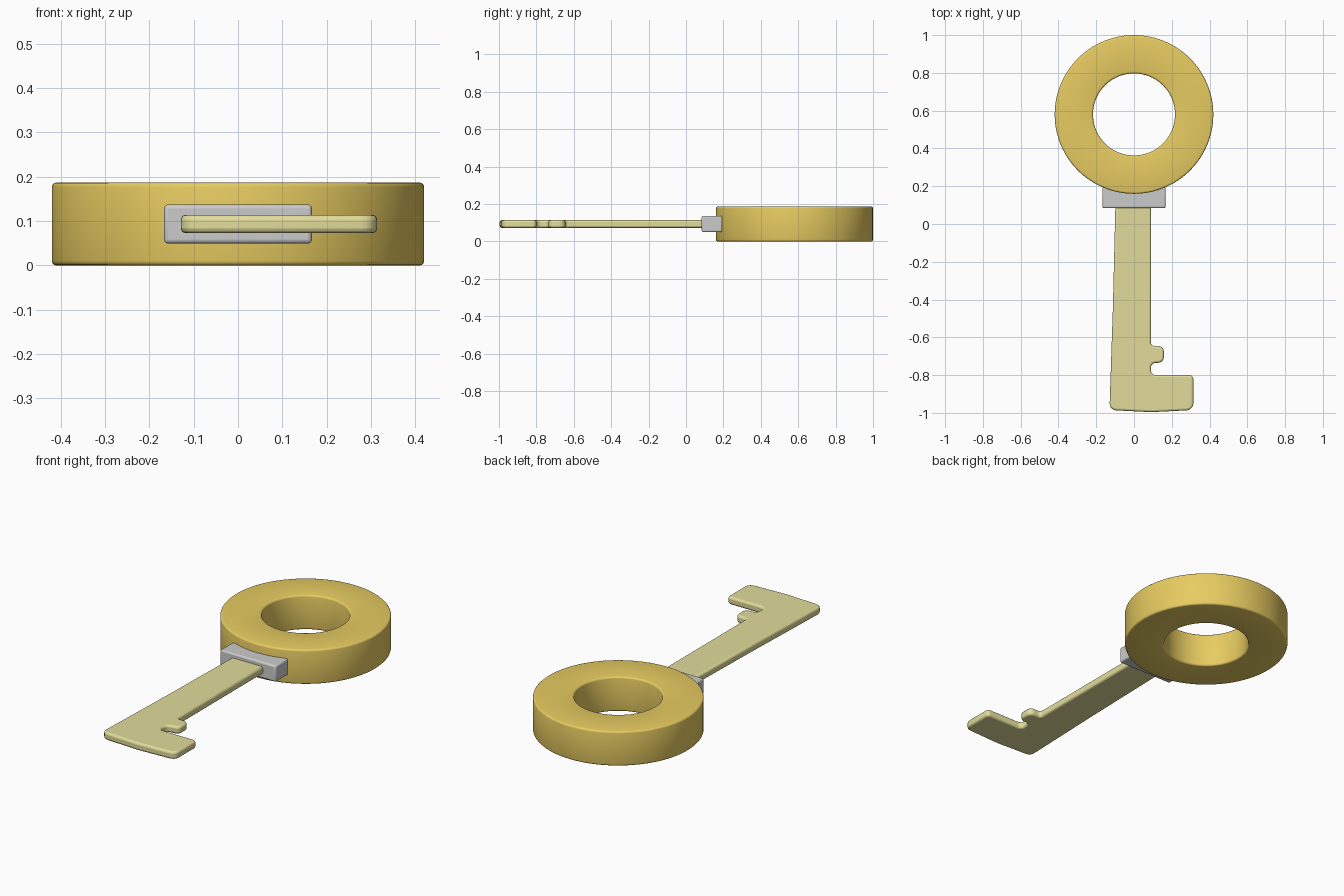
import bpy, bmesh, math
from mathutils import Vector

if "Cube" in bpy.data.objects:
    bpy.data.objects.remove(bpy.data.objects["Cube"])


def material(name, color):
    m = bpy.data.materials.new(name)
    m.diffuse_color = color
    m.use_nodes = True
    m.node_tree.nodes["Principled BSDF"].inputs["Base Color"].default_value = m.diffuse_color
    return m


def rounded(corners, segs=5):
    """Outline from (x, y, radius) corners, each replaced by an arc-like curve."""
    out = []
    for i, (x, y, r) in enumerate(corners):
        p = Vector((x, y))
        if r == 0:
            out.append(p)
            continue
        a = p + (Vector(corners[i - 1][:2]) - p).normalized() * r
        b = p + (Vector(corners[(i + 1) % len(corners)][:2]) - p).normalized() * r
        for k in range(segs + 1):
            t = k / segs
            # rational quadratic curve: a circular arc for square corners
            w0, w1, w2 = (1 - t) ** 2, 2 * t * (1 - t) * math.sqrt(0.5), t * t
            out.append((a * w0 + p * w1 + b * w2) / (w0 + w1 + w2))
    return out


def finish(name, bm, mat=None, bevel=0, segs=3):
    bmesh.ops.recalc_face_normals(bm, faces=bm.faces)
    me = bpy.data.meshes.new(name)
    bm.to_mesh(me)
    bm.free()
    ob = bpy.data.objects.new(name, me)
    bpy.context.collection.objects.link(ob)
    if mat:
        me.materials.append(mat)
    if bevel:
        mod = ob.modifiers.new("rim", 'BEVEL')
        mod.width, mod.segments = bevel, segs
        mod.limit_method, mod.angle_limit = 'ANGLE', math.radians(60)
    bpy.ops.object.select_all(action='DESELECT')
    bpy.context.view_layer.objects.active = ob
    ob.select_set(True)
    bpy.ops.object.shade_smooth_by_angle(angle=math.radians(35))
    return ob


gold = material("gold", (0.80, 0.60, 0.12, 1))
brass = material("pale_brass", (0.76, 0.72, 0.33, 1))

# Ring handle: softened rectangle turned about a vertical axis
H, R_OUT, R_IN, CY, N = 0.187, 0.42, 0.217, 0.58, 96
section = rounded([(R_IN, 0, .01), (R_OUT, 0, .01), (R_OUT, H, .01), (R_IN, H, .01)], 3)
bm = bmesh.new()
loops = []
for i in range(N):
    a = math.tau * i / N
    loops.append([bm.verts.new((p.x * math.cos(a), CY + p.x * math.sin(a), p.y)) for p in section])
for i in range(N):
    l0, l1 = loops[i], loops[(i + 1) % N]
    for j in range(len(section)):
        k = (j + 1) % len(section)
        bm.faces.new((l0[j], l1[j], l1[k], l0[k]))
finish("ring_handle", bm, gold)

# Collar block between ring and blade
bm = bmesh.new()
bmesh.ops.create_cube(bm, size=1)
for v in bm.verts:
    v.co = (v.co.x * 0.334, 0.139 + v.co.y * 0.11, 0.0935 + v.co.z * 0.088)
finish("collar", bm, None, 0.009)

# Blade with bit: rounded flat outline given thickness
outline = rounded([
    (-0.098, 0.12, 0), (-0.112, -0.45, 0), (-0.13, -0.985, .035), (0.09, -0.996, 0),
    (0.314, -0.985, .035), (0.314, -0.8, .02), (0.09, -0.8, .025), (0.09, -0.735, .025),
    (0.158, -0.735, .03), (0.158, -0.645, .03), (0.09, -0.645, .015), (0.09, 0.12, 0)])
bm = bmesh.new()
base = bm.faces.new([bm.verts.new((p.x, p.y, 0.073)) for p in outline])
ext = bmesh.ops.extrude_face_region(bm, geom=[base])
for v in ext["geom"]:
    if isinstance(v, bmesh.types.BMVert):
        v.co.z = 0.114
finish("blade", bm, brass, 0.011)
